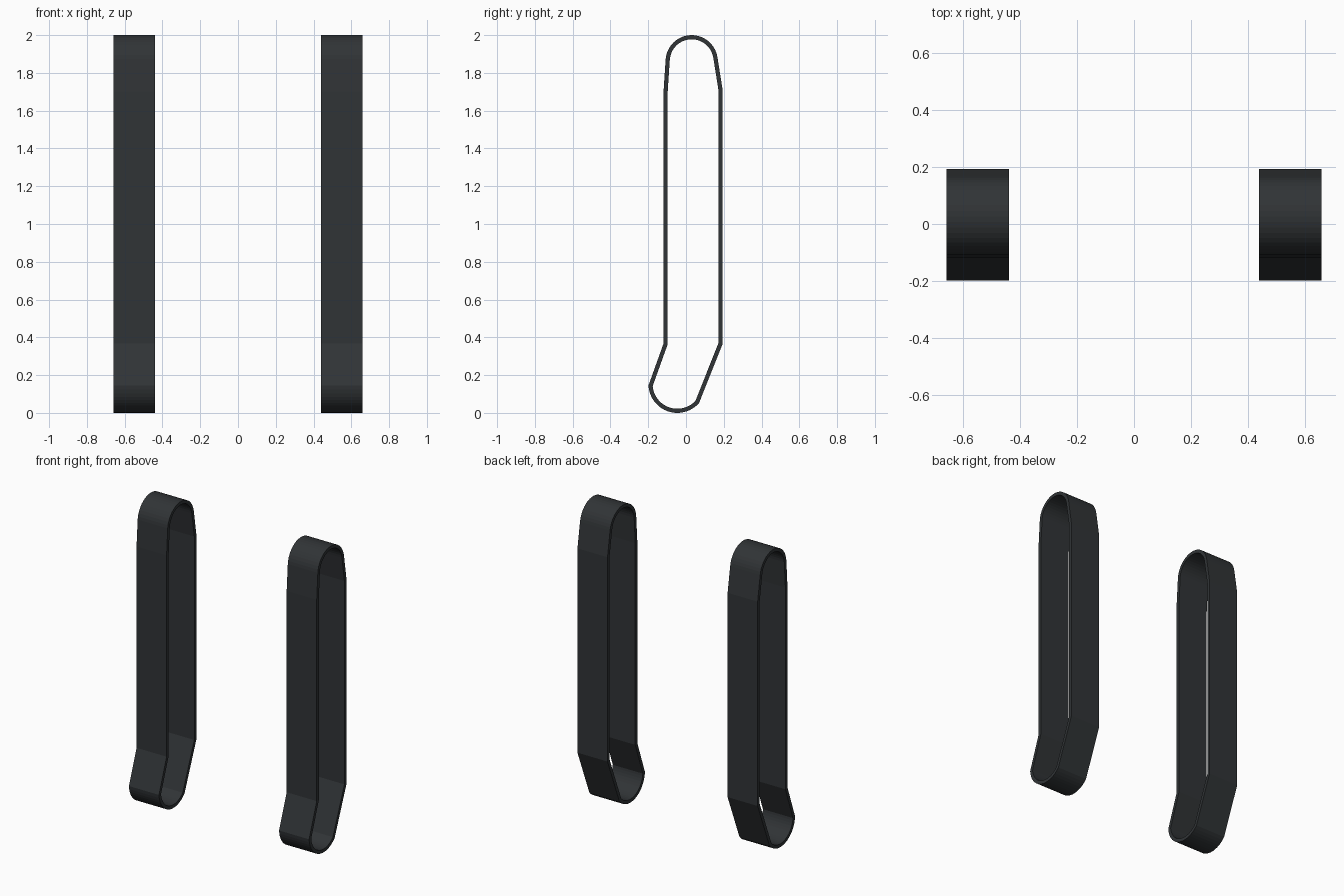
import bpy, bmesh, math
from mathutils import Vector

if "Cube" in bpy.data.objects:
    bpy.data.objects.remove(bpy.data.objects["Cube"])

THICK = 0.022
X0, X1 = 0.44, 0.66


def arc(cy, cz, r, a0, a1, n):
    return [Vector((cy + r * math.cos(math.radians(a0 + (a1 - a0) * i / n)),
                    cz + r * math.sin(math.radians(a0 + (a1 - a0) * i / n))))
            for i in range(n + 1)]


def offset(pts, d):
    # mitred outward offset of a counter-clockwise loop
    out = []
    for i, p in enumerate(pts):
        a = (p - pts[i - 1]).normalized()
        b = (pts[(i + 1) % len(pts)] - p).normalized()
        na, nb = Vector((a.y, -a.x)), Vector((b.y, -b.x))
        m = (na + nb).normalized()
        out.append(p + m * (d / m.dot(na)))
    return out


# centre line of the strap in (y, z)
path = [Vector((0.182, 0.365)), Vector((0.182, 1.715))]
path += arc(0.03, 1.862, 0.127, 8, 175, 20)
path += [Vector((-0.108, 1.70)), Vector((-0.108, 0.365))]
path += arc(-0.046, 0.153, 0.142, 184, 318, 18)

outer, inner = offset(path, THICK / 2), offset(path, -THICK / 2)

mat = bpy.data.materials.new("dark_strap")
mat.diffuse_color = (0.03, 0.034, 0.037, 1)
mat.use_nodes = True
mat.node_tree.nodes["Principled BSDF"].inputs["Base Color"].default_value = mat.diffuse_color


def strap(name, x0, x1):
    bm = bmesh.new()
    rings = [[bm.verts.new((x, p.x, p.y)) for p in loop]
             for x, loop in ((x0, outer), (x1, outer), (x1, inner), (x0, inner))]
    n = len(path)
    for k in range(4):
        a, b = rings[k], rings[(k + 1) % 4]
        for i in range(n):
            j = (i + 1) % n
            bm.faces.new((a[i], a[j], b[j], b[i]))
    bmesh.ops.recalc_face_normals(bm, faces=bm.faces)
    me = bpy.data.meshes.new(name)
    bm.to_mesh(me)
    bm.free()
    me.materials.append(mat)
    bpy.context.collection.objects.link(bpy.data.objects.new(name, me))


# matching pair of shoulder straps
strap("right_strap", X0, X1)
strap("left_strap", -X1, -X0)
